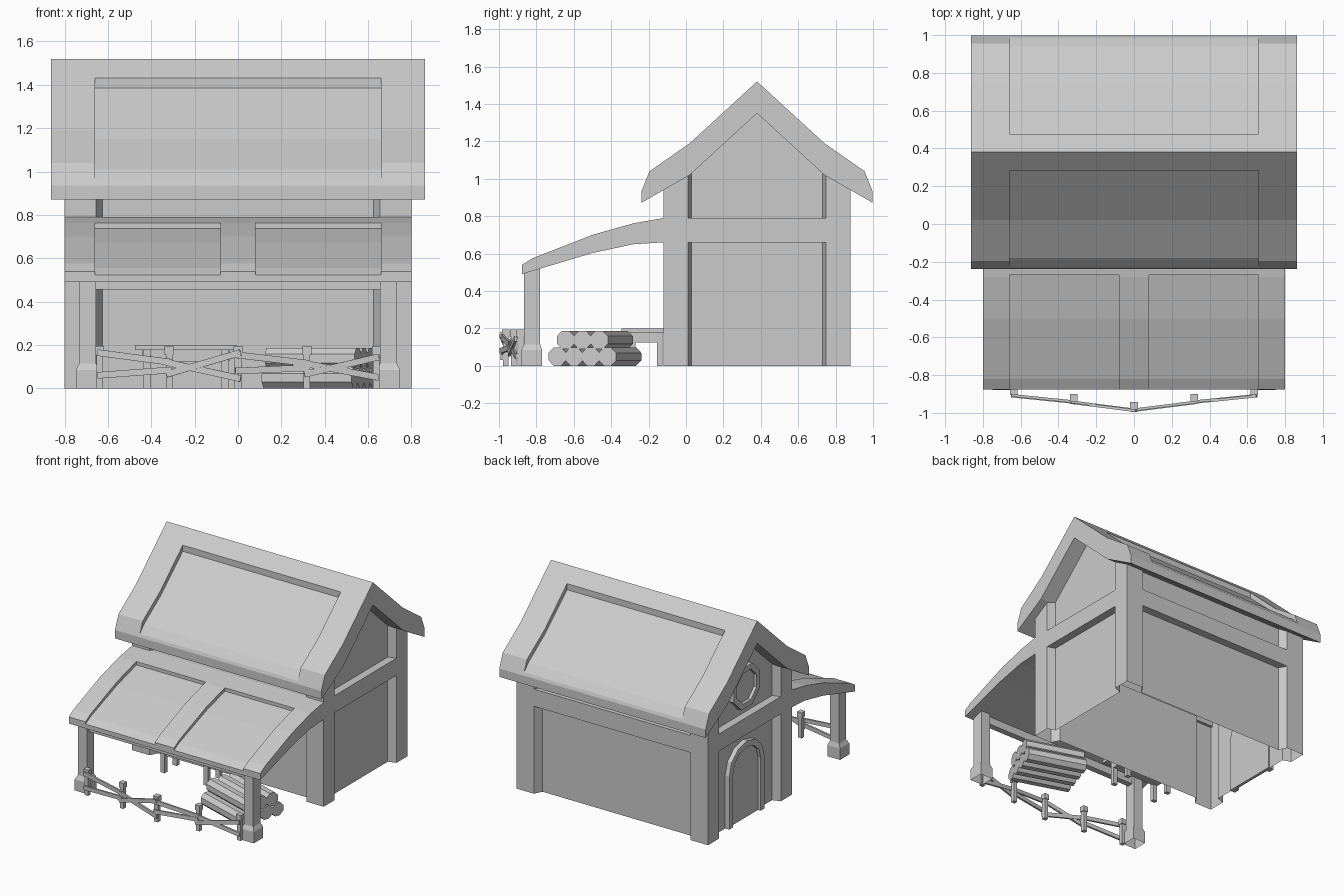
import bpy, bmesh
from math import radians, sin, cos, pi
from mathutils import Matrix, Vector

if "Cube" in bpy.data.objects:
    bpy.data.objects.remove(bpy.data.objects["Cube"])


def finish(name, bm):
    bmesh.ops.recalc_face_normals(bm, faces=bm.faces)
    me = bpy.data.meshes.new(name)
    bm.to_mesh(me)
    bm.free()
    ob = bpy.data.objects.new(name, me)
    bpy.context.collection.objects.link(ob)
    return ob


def prism(name, pts, axis, a, b):
    """Extrude a 2D outline: (y, z) along x, or (x, y) along z."""
    bm = bmesh.new()
    place = (lambda p, t: (t, *p)) if axis == 'x' else (lambda p, t: (*p, t))
    lo = [bm.verts.new(place(p, a)) for p in pts]
    hi = [bm.verts.new(place(p, b)) for p in pts]
    bm.faces.new(lo)
    bm.faces.new(hi)
    for i in range(len(pts)):
        j = (i + 1) % len(pts)
        bm.faces.new((lo[i], lo[j], hi[j], hi[i]))
    return finish(name, bm)


def box(name, x0, x1, y0, y1, z0, z1):
    return prism(name, [(x0, y0), (x1, y0), (x1, y1), (x0, y1)], 'z', z0, z1)


def cut(ob, cutters):
    for c in cutters:
        m = ob.modifiers.new("cut", 'BOOLEAN')
        m.operation, m.solver, m.object = 'DIFFERENCE', 'EXACT', c
        bpy.context.view_layer.objects.active = ob
        bpy.ops.object.modifier_apply(modifier=m.name)
        bpy.data.objects.remove(c)


def open_bottom(ob):
    """Remove the faces that lie on the ground."""
    bm = bmesh.new()
    bm.from_mesh(ob.data)
    ground = [f for f in bm.faces if all(v.co.z < .001 for v in f.verts)]
    bmesh.ops.delete(bm, geom=ground, context='FACES')
    bm.to_mesh(ob.data)
    bm.free()


def bar(name, p, q, w, h):
    """Rectangular bar between two points."""
    p, q = Vector(p), Vector(q)
    d = q - p
    x = d.normalized()
    y = Vector((0, 0, 1)).cross(x).normalized()
    rot = Matrix((x, y, x.cross(y))).transposed().to_4x4()
    bm = bmesh.new()
    bmesh.ops.create_cube(bm, size=1, matrix=Matrix.Translation((p + q) / 2) @ rot
                          @ Matrix.Diagonal((d.length, w, h, 1)))
    return finish(name, bm)


MID = 0.38  # y of the ridge
flip = lambda pts: [(2 * MID - y, z) for y, z in pts]

# House walls with sunken panels between the timber frame, open underneath
half = [(-.12, 0), (-.12, .95), (.02, 1.04)]
walls = prism("house_walls", half + [(MID, 1.37)] + flip(half)[::-1], 'x', -.8, .8)
cutters = []
for z0, z1 in ((-.1, .66), (.79, 1.6)):
    for s in (-1, 1):
        cutters.append(prism("cutter", [(s * .81, .008), (s * .81, .752),
                                        (s * .74, .73), (s * .74, .03)], 'z', z0, z1))
    for y, d in ((-.13, .07), (.89, -.07)):
        cutters.append(prism("cutter", [(-.66, y), (.66, y), (.625, y + d), (-.625, y + d)],
                             'z', z0, z1))
cut(walls, cutters)
open_bottom(walls)

# Main roof with one sunken panel per slope
outer = [(-.237, .872), (-.237, .935), (-.195, 1.04), (.02, 1.19)]
roof = prism("main_roof", outer + [(MID, 1.52)] + flip(outer)[::-1]
             + [(.74, 1.02), (MID, 1.35), (.02, 1.02)], 'x', -.862, .862)
sunk = [(.283, 1.7), (.283, 1.385), (.02, 1.15), (-.18, 1.01), (-.27, .91), (-.4, .91), (-.4, 1.7)]
cut(roof, [prism("cutter", p, 'x', -.66, .66) for p in (sunk, flip(sunk))])

# Porch roof with two sunken panels
porch = prism("porch_roof", [(-.1, .79), (-.12, .79), (-.28, .762), (-.5, .70), (-.82, .575),
                             (-.877, .54), (-.877, .49), (-.5, .603), (-.28, .65),
                             (-.12, .66), (-.1, .66)], 'x', -.8, .8)
sunk = [(-.27, .9), (-.27, .738), (-.5, .673), (-.82, .555), (-.9, .51), (-.9, .9)]
cut(porch, [prism("cutter", sunk, 'x', a, b) for a, b in ((-.66, -.08), (.08, .66))])

# Porch beam between posts that stand on chamfered bases
box("porch_beam", -.67, .67, -.845, -.8, .455, .53)
for side, s in (("left", -1), ("right", 1)):
    x0, x1 = sorted((s * .655, s * .733))
    box(side + "_porch_post", x0, x1, -.865, -.78, .08, .53)
    b0, b1 = sorted((s * .643, s * .748))
    base = box(side + "_post_base", b0, b1, -.88, -.77, 0, .115)
    bm = bmesh.new()
    bm.from_mesh(base.data)
    # keep the base upright, taper only above a new loop
    bmesh.ops.bisect_plane(bm, geom=bm.verts[:] + bm.edges[:] + bm.faces[:],
                           plane_co=(0, 0, .085), plane_no=(0, 0, 1))
    for v in bm.verts:
        if v.co.z > .1:
            v.co.x = x0 if abs(v.co.x - b0) < .01 else x1
            v.co.y = -.865 if v.co.y < -.82 else -.78
    bm.to_mesh(base.data)
    bm.free()
    open_bottom(base)


# Arched door on the left wall
def arch(w, top, spring=.4, n=6):
    arc = [(MID - w * cos(pi * i / n), spring + (top - spring) * sin(pi * i / n))
           for i in range(n + 1)]
    return [(MID - w, 0)] + arc + [(MID + w, 0)]


prism("door_frame", arch(.21, .59) + arch(.165, .545)[::-1], 'x', -.775, -.73)
prism("door_leaf", arch(.17, .55), 'x', -.752, -.73)

# Octagonal window above the door
octagon = lambda r: [(MID + r * cos(pi / 8 + i * pi / 4), 1 + r * sin(pi / 8 + i * pi / 4))
                     for i in range(8)]
frame = prism("window_frame", octagon(.168), 'x', -.775, -.73)
cut(frame, [prism("cutter", octagon(.125), 'x', -.9, -.6)])
prism("window_pane", octagon(.13), 'x', -.752, -.73)

# Bench against the front wall
box("bench_seat", -.475, -.005, -.345, -.115, .178, .2)
box("bench_apron", -.44, -.04, -.285, -.13, .125, .178)
for i, (x, y) in enumerate([(x, y) for x in (-.42, -.06) for y in (-.285, -.14)]):
    box(f"bench_leg_{i + 1}", x - .018, x + .018, y - .015, y + .015, 0, .178)

# Stacked eight-sided logs
turn = radians(-18)
for row, (count, z) in enumerate(((4, .049), (3, .138))):
    for i in range(count):
        off = (i - (count - 1) / 2) * .094
        c = Vector((.375, -.487, z)) + Vector((-sin(turn), cos(turn), 0)) * off
        bm = bmesh.new()
        bmesh.ops.create_cone(bm, cap_ends=True, segments=8, radius1=.053, radius2=.053,
                              depth=.435, matrix=Matrix.Translation(c)
                              @ Matrix.Rotation(turn, 4, 'Z') @ Matrix.Rotation(pi / 2, 4, 'Y')
                              @ Matrix.Rotation(pi / 8, 4, 'Z'))
        finish(f"log_{row + 1}_{i + 1}", bm)

# Fence posts with small caps
xs = (-.637, -.318, 0, .318, .637)
ys = (-.885, -.92, -.963, -.92, -.885)
for i, (x, y) in enumerate(zip(xs, ys)):
    box(f"fence_post_{i + 1}", x - .015, x + .015, y - .015, y + .015, 0, .16)
    box(f"fence_cap_{i + 1}", x - .02, x + .02, y - .02, y + .02, .155, .195)

# Fence rails: parallel and crossed bays alternate
bays = (((.165, .12), (.06, .085)), ((.12, .045), (.065, .165)),
        ((.155, .115), (.08, .095)), ((.115, .05), (.065, .145)))
for i, rails in enumerate(bays):
    for k, (za, zb) in enumerate(rails):
        dy = .022 + .004 * k
        bar(f"fence_rail_{i + 1}_{k + 1}", (xs[i] - .012, ys[i] - dy, za),
            (xs[i + 1] + .012, ys[i + 1] - dy, zb), .014, .03)
